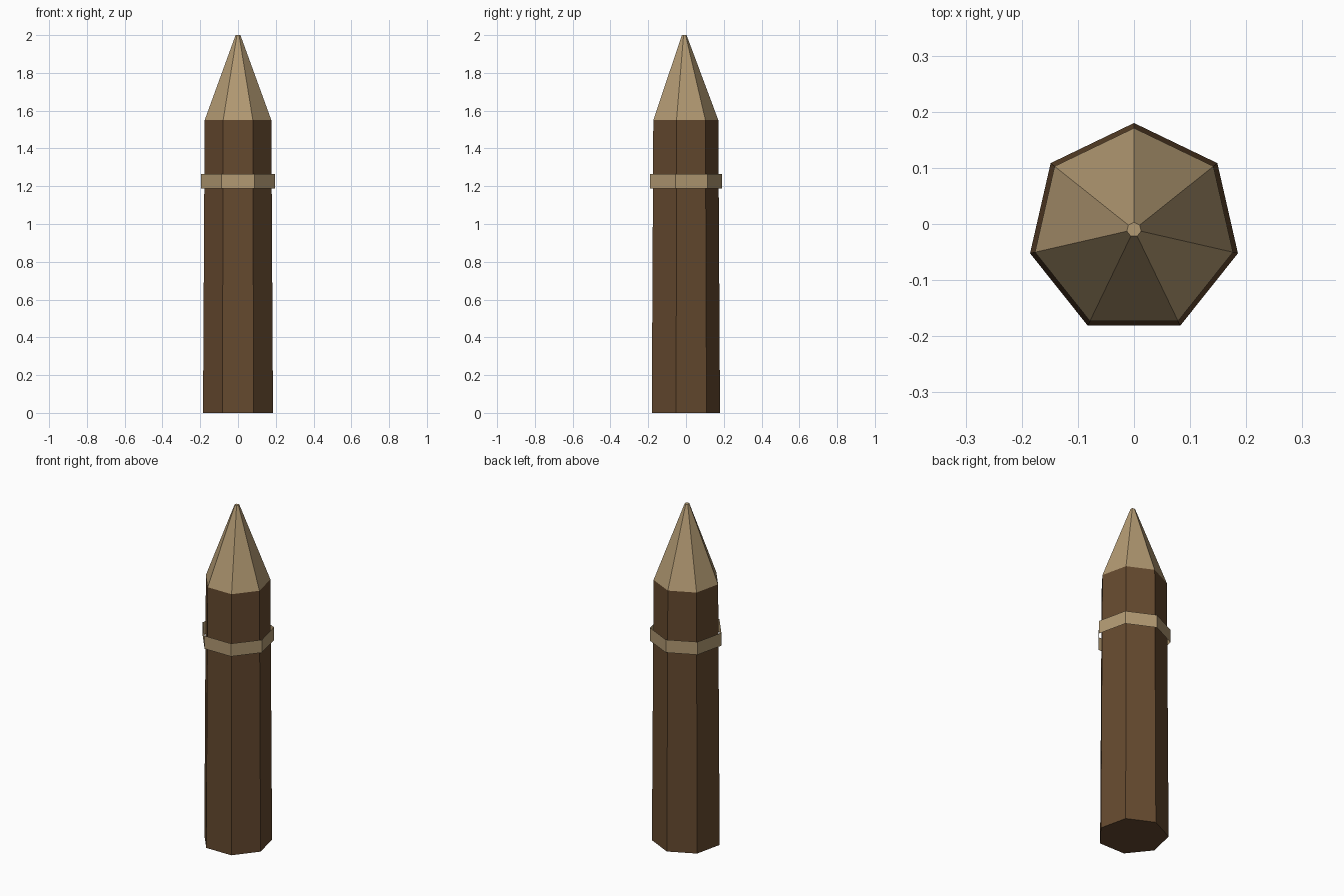
import bpy
import bmesh
from math import sin, cos, tau

SIDES = 7
CENTRE_Y = -0.01

cube = bpy.data.objects.get("Cube")
if cube:
    bpy.data.objects.remove(cube, do_unlink=True)


def make_material(name, rgb):
    mat = bpy.data.materials.new(name)
    mat.use_nodes = True
    colour = (*rgb, 1.0)
    mat.diffuse_color = colour
    mat.node_tree.nodes["Principled BSDF"].inputs["Base Color"].default_value = colour
    return mat


def loft(name, mat, rings, cap_bottom=False, cap_top=False):
    """Seven-sided tube through (radius, z) rings, with a corner at the back."""
    bm = bmesh.new()
    loops = []
    for radius, z in rings:
        loops.append([bm.verts.new((-radius * sin(tau * i / SIDES),
                                    CENTRE_Y + radius * cos(tau * i / SIDES), z))
                      for i in range(SIDES)])
    for low, high in zip(loops, loops[1:]):
        for i in range(SIDES):
            j = (i + 1) % SIDES
            bm.faces.new((low[i], low[j], high[j], high[i]))
    if cap_bottom:
        bm.faces.new(loops[0][::-1])
    if cap_top:
        bm.faces.new(loops[-1])
    mesh = bpy.data.meshes.new(name)
    bm.to_mesh(mesh)
    bm.free()
    mesh.materials.append(mat)
    obj = bpy.data.objects.new(name, mesh)
    bpy.context.collection.objects.link(obj)
    return obj


bark = make_material("dark brown bark", (0.13, 0.067, 0.028))
cut_wood = make_material("pale cut wood", (0.445, 0.32, 0.17))

# Slightly tapered post
loft("post", bark, [(0.19, 0), (0.181, 1.55)], cap_bottom=True)

# Sharpened point with a tiny flat end
loft("sharpened_tip", cut_wood, [(0.181, 1.55), (0.013, 2)], cap_top=True)

# Loose open band around the post
loft("binding_band", cut_wood, [(0.2, 1.188), (0.2, 1.265)])
